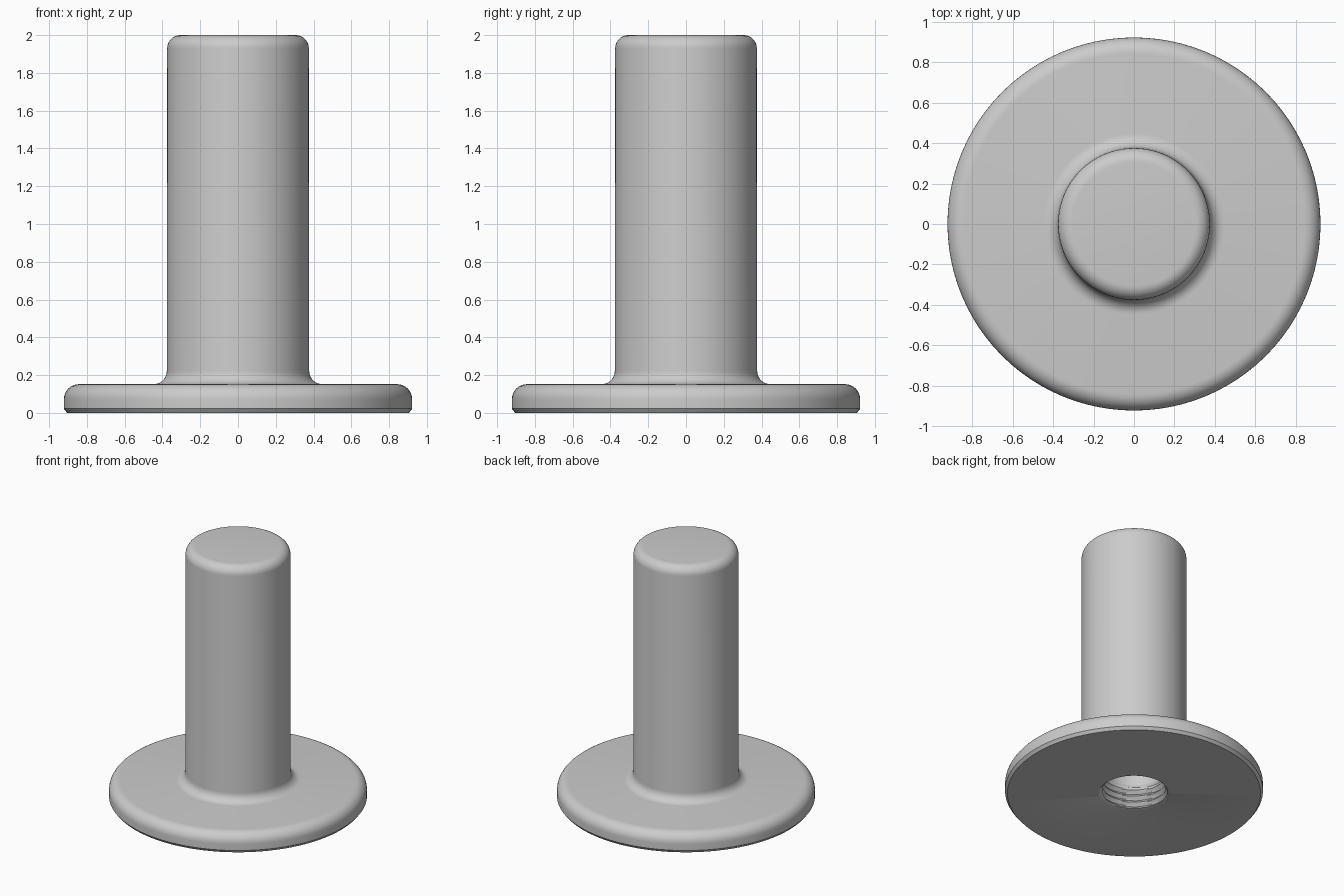
import bpy, bmesh, math

old = bpy.data.objects.get("Cube")
if old:
    bpy.data.objects.remove(old, do_unlink=True)

SEGMENTS = 96


def make_material(name, color):
    mat = bpy.data.materials.new(name)
    mat.use_nodes = True
    mat.diffuse_color = color
    mat.node_tree.nodes["Principled BSDF"].inputs["Base Color"].default_value = color
    return mat


def arc(cx, cz, radius, start, end, steps=8):
    """Points of a rounded corner, angles in degrees."""
    angles = [math.radians(start + (end - start) * i / steps) for i in range(steps + 1)]
    return [(cx + radius * math.cos(a), cz + radius * math.sin(a)) for a in angles]


# Threaded bore: radius at a height and turn fraction
MOUTH, MINOR, PITCH, THREAD_TOP = 0.25, 0.225, 0.05, 0.2


def bore_radius(z, turn):
    wave = abs(2 * ((z / PITCH - turn) % 1) - 1)
    fade = min(1, (THREAD_TOP - z) / PITCH)
    return MINOR + (MOUTH - MINOR) * wave * max(0, fade)


# Outer profile from the bottom face up to the top cap
outer = [(0.905, 0), (0.922, 0.022)]
outer += arc(0.842, 0.072, 0.08, 0, 90)
outer += arc(0.447, 0.222, 0.07, 270, 180)
outer += arc(0.305, 1.93, 0.07, 0, 90)

# Rows run from the blind end of the bore, out of the mouth, up to the cap
thread_rows = int(THREAD_TOP / PITCH * 8)
rows = [[(MINOR, 1.5)] * SEGMENTS]
for i in range(thread_rows, 0, -1):
    z = THREAD_TOP * i / thread_rows
    rows.append([(bore_radius(z, s / SEGMENTS), z) for s in range(SEGMENTS)])
rows += [[p] * SEGMENTS for p in [(MOUTH, 0)] + outer]

bm = bmesh.new()
rings = []
for row in rows:
    ring = []
    for s, (r, z) in enumerate(row):
        a = math.tau * s / SEGMENTS
        ring.append(bm.verts.new((r * math.cos(a), r * math.sin(a), z)))
    rings.append(ring)
for lower, upper in zip(rings, rings[1:]):
    for s in range(SEGMENTS):
        t = (s + 1) % SEGMENTS
        bm.faces.new((lower[s], lower[t], upper[t], upper[s]))

# Flat cap and conical blind end
bm.faces.new(rings[-1])
tip = bm.verts.new((0, 0, 1.6))
for s in range(SEGMENTS):
    bm.faces.new((tip, rings[0][(s + 1) % SEGMENTS], rings[0][s]))
bmesh.ops.recalc_face_normals(bm, faces=bm.faces)

mesh = bpy.data.meshes.new("flanged_barrel")
bm.to_mesh(mesh)
bm.free()
barrel = bpy.data.objects.new("flanged_barrel", mesh)
bpy.context.collection.objects.link(barrel)
mesh.materials.append(make_material("grey metal", (0.6, 0.6, 0.6, 1)))

bpy.context.view_layer.objects.active = barrel
barrel.select_set(True)
bpy.ops.object.shade_smooth_by_angle(angle=math.radians(25))
